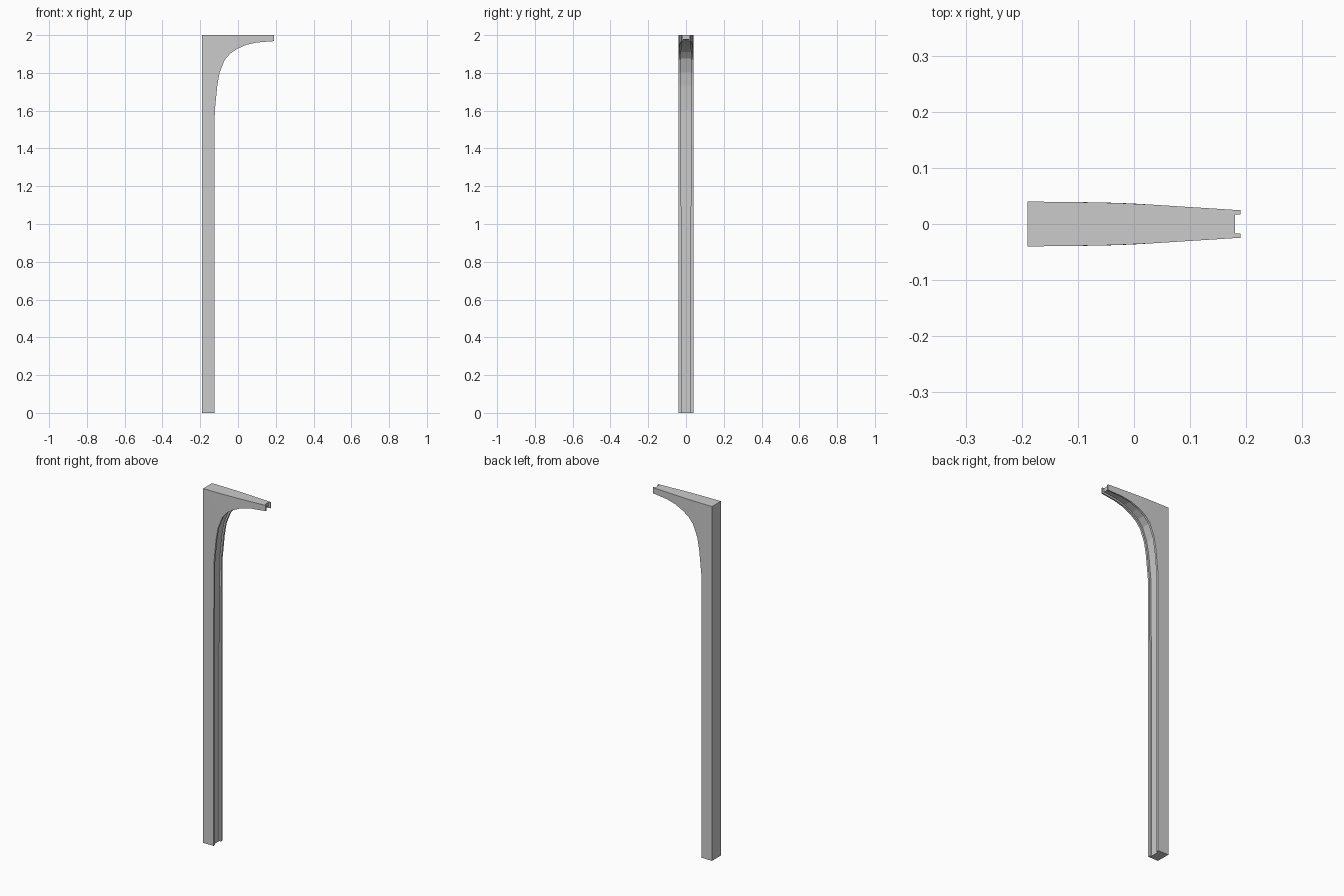
import bpy, bmesh
from mathutils import Vector

if "Cube" in bpy.data.objects:
    bpy.data.objects.remove(bpy.data.objects["Cube"])


def half_width(x):
    # bracket narrows towards the tip of the arm
    pts = [(-0.19, 0.04), (-0.06, 0.0385), (0.0, 0.0365), (0.19, 0.0245)]
    for (x0, w0), (x1, w1) in zip(pts, pts[1:]):
        if x <= x1:
            return w0 + (w1 - w0) * (x - x0) / (x1 - x0)
    return pts[-1][1]


# stations: inner edge (x, z), outer edge (x, z), groove floor (x, z), groove half width
stations = [
    ((-0.125, 0.0), (-0.19, 0.0), (-0.135, 0.0), 0.025),
    ((-0.125, 1.07), (-0.19, 1.07), (-0.135, 1.07), 0.025),
    ((-0.123, 1.60), (-0.19, 1.60), (-0.133, 1.60), 0.028),
    ((-0.11, 1.73), (-0.19, 1.77), (-0.12, 1.732), 0.028),
    ((-0.098, 1.80), (-0.19, 1.87), (-0.107, 1.803), 0.028),
    ((-0.071, 1.868), (-0.19, 2.0), (-0.079, 1.875), 0.027),
    ((-0.042, 1.902), (-0.10, 2.0), (-0.048, 1.91), 0.026),
    ((-0.005, 1.927), (-0.03, 2.0), (-0.009, 1.936), 0.025),
    ((0.045, 1.949), (0.035, 2.0), (0.042, 1.958), 0.023),
    ((0.10, 1.961), (0.095, 2.0), (0.098, 1.971), 0.021),
    ((0.19, 1.968), (0.16, 2.0), (0.18, 1.978), 0.017),
    ((0.19, 2.0), (0.18, 2.0), (0.18, 2.0), 0.017),
]

# loft a grooved section from the foot of the post to the tip of the arm
bm = bmesh.new()
rings = []
for inner, outer, floor, g in stations:
    wi, wo = half_width(inner[0]), half_width(outer[0])
    half = [(outer, wo), (inner, wi), (inner, g), (floor, g)]
    ring = [(p, -y) for p, y in half] + [(p, y) for p, y in reversed(half)]
    rings.append([bm.verts.new((p[0], y, p[1])) for p, y in ring])
for a, b in zip(rings, rings[1:]):
    for i in range(8):
        j = (i + 1) % 8
        bm.faces.new((a[i], a[j], b[j], b[i]))

# foot face and the two lips at the tip
for q in ((0, 1, 2, 3), (0, 3, 4, 7), (4, 5, 6, 7)):
    bm.faces.new([rings[0][i] for i in q])
for q in ((0, 1, 2, 3), (4, 5, 6, 7)):
    bm.faces.new([rings[-1][i] for i in q])
bmesh.ops.recalc_face_normals(bm, faces=bm.faces)

mesh = bpy.data.meshes.new("bracket_post")
bm.to_mesh(mesh)
bm.free()
bpy.context.collection.objects.link(bpy.data.objects.new("bracket_post", mesh))
